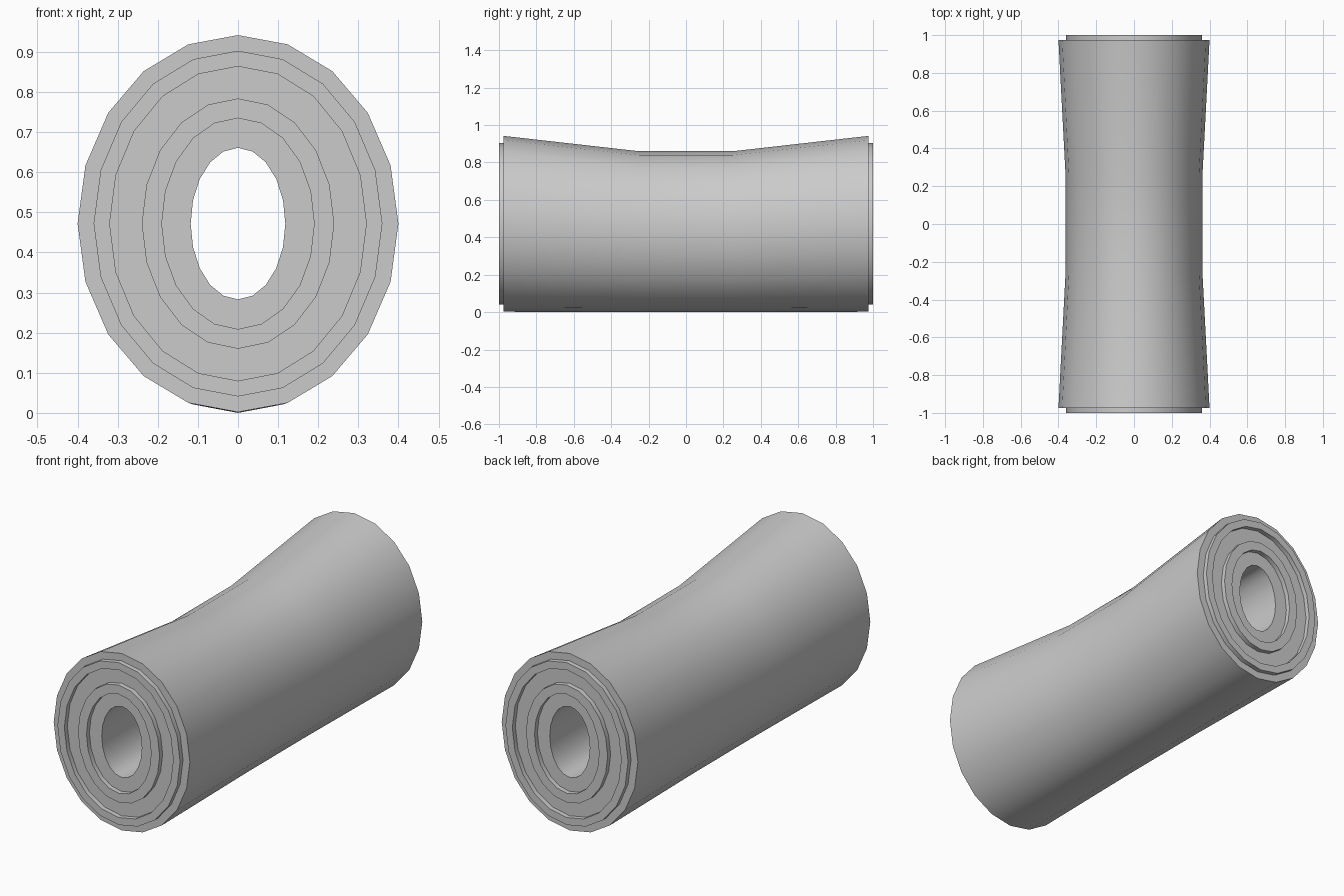
import bpy, bmesh, math

if "Cube" in bpy.data.objects:
    bpy.data.objects.remove(bpy.data.objects["Cube"])

SIDES = 20
CZ = 0.472

# Sections of the roll: (y, radius x, radius z, centre z)
def end(y, rx, rz):
    return (y, rx, rz, CZ)

# Stepped front end, from the core hole outwards
front = [end(-0.975, 0.118, 0.189), end(-0.975, 0.19, 0.263),
         end(-1.0, 0.19, 0.263), end(-1.0, 0.24, 0.312),
         end(-0.975, 0.24, 0.312), end(-0.975, 0.32, 0.392),
         end(-1.0, 0.32, 0.392), end(-1.0, 0.36, 0.431),
         end(-0.975, 0.36, 0.431), end(-0.975, 0.40, 0.47),
         (-0.25, 0.362, 0.43, 0.43)]
# Back end mirrors the front
back = [(-y, rx, rz, cz) for y, rx, rz, cz in reversed(front)]
sections = front + back

# Loft the elliptical rings into one closed tube
bm = bmesh.new()
rings = []
for y, rx, rz, cz in sections:
    ring = []
    for i in range(SIDES):
        a = 2 * math.pi * i / SIDES
        ring.append(bm.verts.new((rx * math.cos(a), y, cz + rz * math.sin(a))))
    rings.append(ring)
for k, r in enumerate(rings):
    s = rings[(k + 1) % len(rings)]
    for i in range(SIDES):
        j = (i + 1) % SIDES
        bm.faces.new((r[i], r[j], s[j], s[i]))
bmesh.ops.recalc_face_normals(bm, faces=bm.faces)

mesh = bpy.data.meshes.new("rolled_mat")
bm.to_mesh(mesh)
bm.free()
roll = bpy.data.objects.new("rolled_mat", mesh)
bpy.context.collection.objects.link(roll)

# Smooth sides, crisp end steps
bpy.context.view_layer.objects.active = roll
roll.select_set(True)
bpy.ops.object.shade_smooth_by_angle(angle=math.radians(35))
